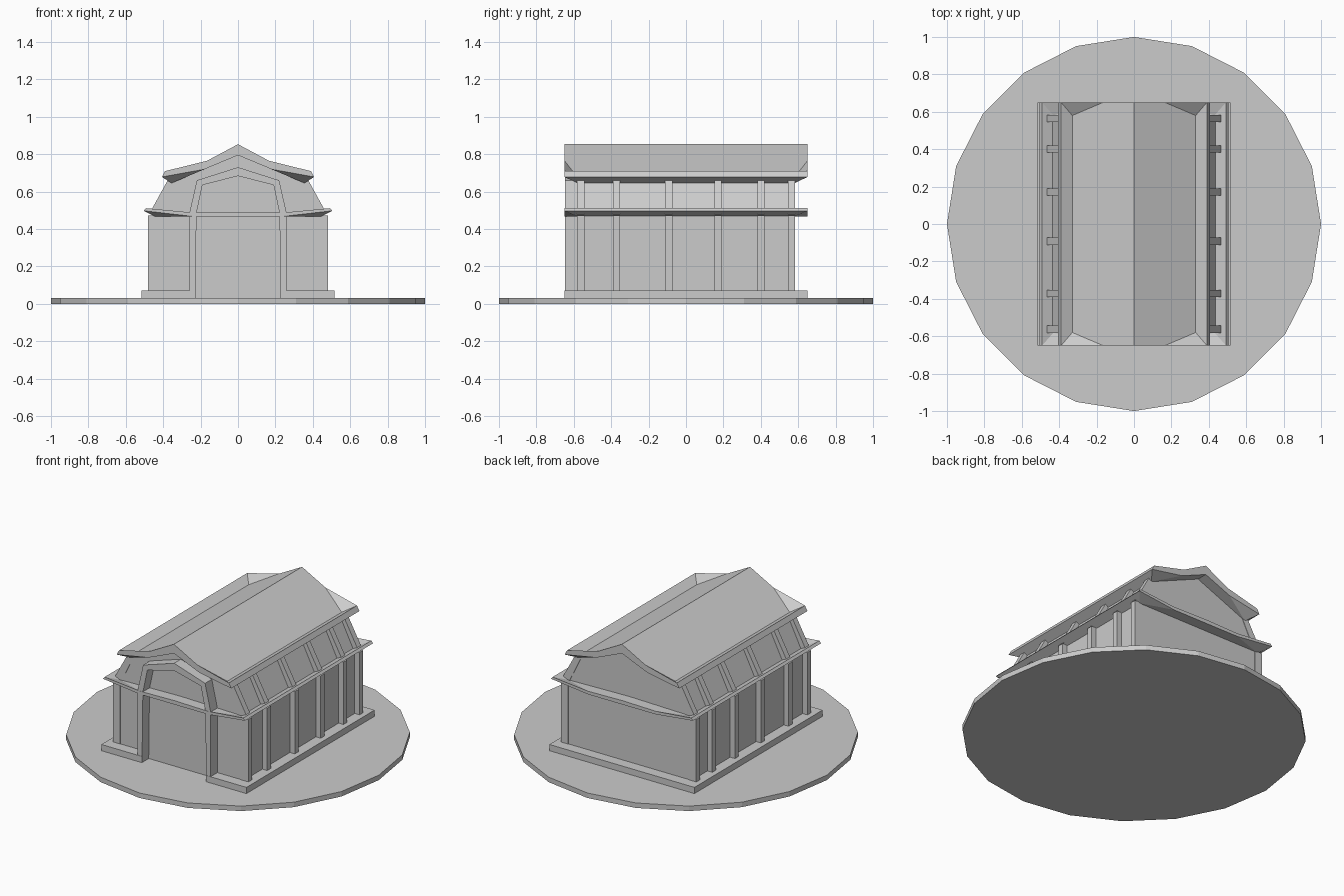
import bpy, bmesh
from mathutils import Vector

if "Cube" in bpy.data.objects:
    bpy.data.objects.remove(bpy.data.objects["Cube"])


def finish(name, bm):
    bmesh.ops.remove_doubles(bm, verts=bm.verts, dist=1e-5)
    bmesh.ops.recalc_face_normals(bm, faces=bm.faces)
    me = bpy.data.meshes.new(name)
    bm.to_mesh(me)
    bm.free()
    ob = bpy.data.objects.new(name, me)
    bpy.context.collection.objects.link(ob)
    return ob


def prism(name, pts, lo, hi, axis="y"):
    """Extrude an outline: (x, z) along y, or (x, y) along z."""
    bm = bmesh.new()
    at = (lambda a, b: (a, lo, b)) if axis == "y" else (lambda a, b: (a, b, lo))
    face = bm.faces.new([bm.verts.new(at(*p)) for p in pts])
    geom = bmesh.ops.extrude_face_region(bm, geom=[face])["geom"]
    step = Vector((0, hi - lo, 0) if axis == "y" else (0, 0, hi - lo))
    bmesh.ops.translate(bm, vec=step, verts=[g for g in geom if isinstance(g, bmesh.types.BMVert)])
    return finish(name, bm)


def mirrored(half):
    """Close a half outline running from the right side to the centre line."""
    return half + [(-x, z) for x, z in reversed(half) if abs(x) > 1e-6]


def upturned_roof(name, top, bottom, y_end=0.65, y_in=0.58):
    """Roof shell with raised eaves; each layer is edge, gable break, valley, ridge as (x, z)."""
    bm = bmesh.new()

    def face(pts):
        bm.faces.new([bm.verts.new(p) for p in pts])

    for sx in (1, -1):
        layers = []
        for a, b, v, r in (top, bottom):
            L = {}
            for s in (-1, 1):
                for key, (x, z), y in (("a", a, y_end), ("b", b, y_end), ("v", v, y_in), ("r", r, y_end)):
                    L[key, s] = (sx * x, s * y, z)
            face([L["r", -1], L["b", -1], L["v", -1], L["v", 1], L["b", 1], L["r", 1]])
            face([L["a", -1], L["a", 1], L["v", 1], L["v", -1]])
            for s in (-1, 1):
                face([L["a", s], L["b", s], L["v", s]])
            layers.append(L)
        t, u = layers
        face([t["a", -1], t["a", 1], u["a", 1], u["a", -1]])
        for s in (-1, 1):
            face([t["a", s], t["b", s], u["b", s], u["a", s]])
            face([t["b", s], t["r", s], u["r", s], u["b", s]])
    return finish(name, bm)


# round ground slab
bpy.ops.mesh.primitive_cylinder_add(vertices=20, radius=1, depth=0.032, location=(0, 0, 0.016))
bpy.context.object.name = "ground_disc"

# plinth, notched at the entrance
prism("plinth", [(0.515, 0.65), (0.515, -0.65), (0.23, -0.65), (0.23, -0.57),
                 (-0.23, -0.57), (-0.23, -0.65), (-0.515, -0.65), (-0.515, 0.65)],
      0.03, 0.072, "z")

# lower and upper walls, set back behind the side posts
prism("lower_walls", mirrored([(0.447, 0.03), (0.447, 0.475)]), -0.58, 0.58)
prism("upper_walls", mirrored([(0.44, 0.475), (0.345, 0.665), (0, 0.80)]), -0.58, 0.58)

# side posts: upright below, leaning in above
for i, y in enumerate((-0.563, -0.372, -0.092, 0.171, 0.402, 0.564)):
    for side, s in (("right", 1), ("left", -1)):
        lo, hi = y - 0.019, y + 0.019
        prism(f"lower_post_{side}_{i}", [(s * x, z) for x, z in
              ((0.43, 0.06), (0.481, 0.06), (0.481, 0.472), (0.43, 0.472))], lo, hi)
        prism(f"upper_post_{side}_{i}", [(s * x, z) for x, z in
              ((0.42, 0.48), (0.475, 0.48), (0.375, 0.662), (0.33, 0.662))], lo, hi)

# lower eave and main roof
upturned_roof("lower_eave",
              [(0.492, 0.511), (0.24, 0.487), (0.43, 0.483), (0, 0.492)],
              [(0.504, 0.497), (0.24, 0.467), (0.445, 0.467), (0, 0.467)])
upturned_roof("main_roof",
              [(0.39, 0.709), (0.165, 0.765), (0.33, 0.677), (0, 0.853)],
              [(0.407, 0.678), (0.18, 0.719), (0.355, 0.645), (0, 0.794)])

# entrance frame with peaked arch
outer = mirrored([(0.26, 0.03), (0.26, 0.485), (0.22, 0.66), (0, 0.73)])
inner = mirrored([(0.228, 0.03), (0.222, 0.485), (0.19, 0.635), (0, 0.683)])
prism("entrance_frame", outer + inner[::-1], -0.648, -0.57)
